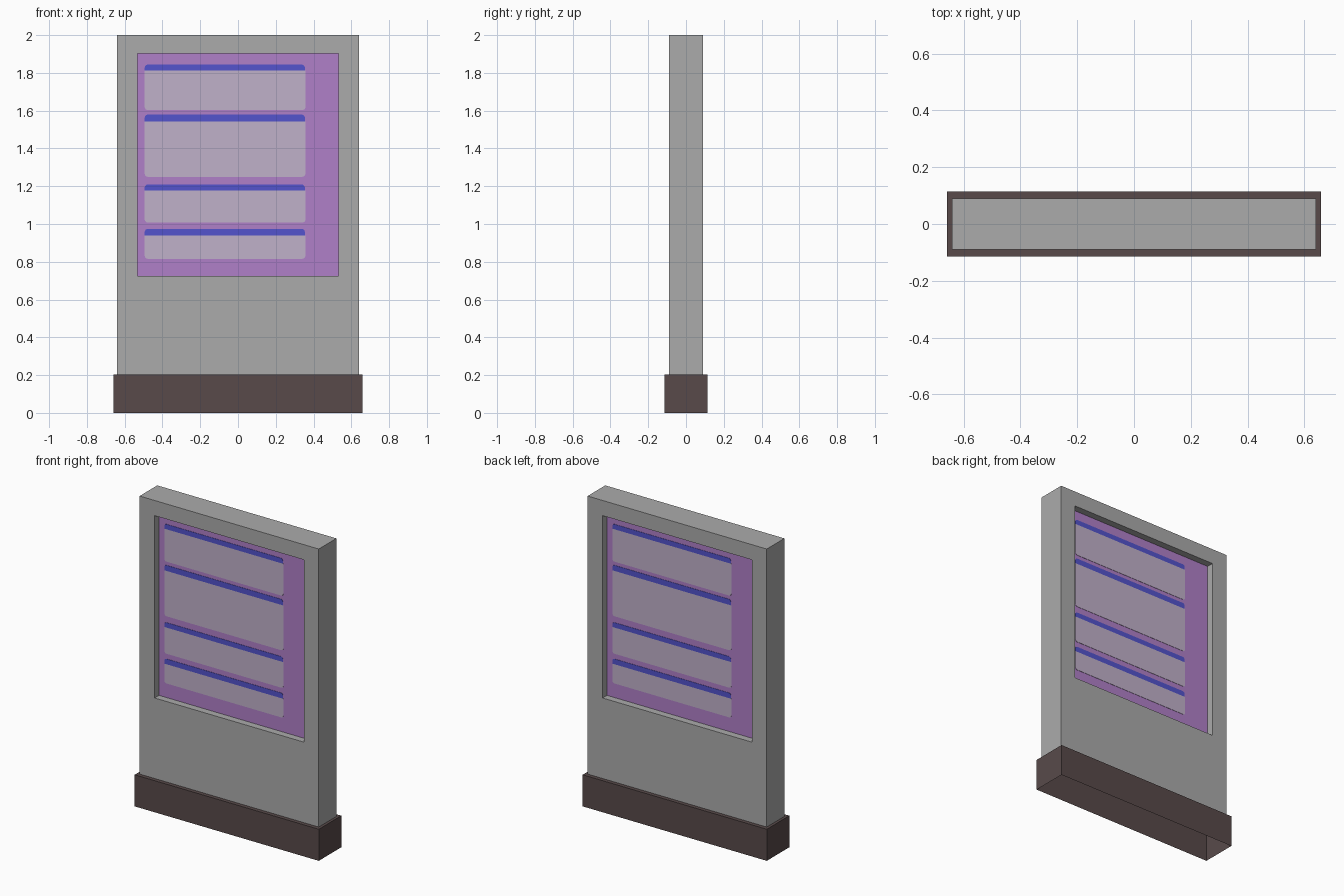
import bpy, bmesh, math

if "Cube" in bpy.data.objects:
    bpy.data.objects.remove(bpy.data.objects["Cube"])

def material(name, rgb):
    lin = [(c / 255 / 12.92) if c <= 10 else ((c / 255 + 0.055) / 1.055) ** 2.4 for c in rgb]
    m = bpy.data.materials.new(name)
    m.diffuse_color = (*lin, 1)
    m.use_nodes = True
    m.node_tree.nodes["Principled BSDF"].inputs["Base Color"].default_value = m.diffuse_color
    return m

GREY = material("casing grey", (171, 171, 171))
BROWN = material("plinth brown", (88, 74, 74))
PURPLE = material("screen purple", (176, 128, 200))
PALE = material("panel pale lilac", (192, 177, 202))
BLUE = material("header blue", (84, 84, 205))

def finish(bm, name, mats):
    mesh = bpy.data.meshes.new(name)
    bm.to_mesh(mesh)
    bm.free()
    for m in mats:
        mesh.materials.append(m)
    ob = bpy.data.objects.new(name, mesh)
    bpy.context.collection.objects.link(ob)
    return ob

def box(hx, hy, z0, z1):
    bm = bmesh.new()
    bmesh.ops.create_cube(bm, size=2)
    for v in bm.verts:
        v.co = (v.co.x * hx, v.co.y * hy, z1 if v.co.z > 0 else z0)
    bm.normal_update()
    return bm

# plinth: open underneath
bm = box(0.658, 0.115, 0, 0.204)
bmesh.ops.delete(bm, geom=[f for f in bm.faces if f.normal.z < -0.5], context='FACES')
finish(bm, "plinth", [BROWN])

# casing with a recessed screen front and back
HALF_Y, DEPTH, SX, SZ0, SZ1 = 0.09, 0.045, 0.533, 0.724, 1.902
bm = box(0.64, HALF_Y, 0.204, 2.0)
for face in [f for f in bm.faces if abs(f.normal.y) > 0.5]:
    side = math.copysign(1, face.normal.y)
    for y in (HALF_Y, HALF_Y - DEPTH):
        bmesh.ops.inset_individual(bm, faces=[face], thickness=0.01)
        for v in face.verts:
            c = v.co
            v.co = (math.copysign(SX, c.x), side * y, SZ1 if c.z > 1.1 else SZ0)
    face.material_index = 1
finish(bm, "casing", [GREY, PURPLE])

# screen plates: rounded on the top or the bottom corners only
def plate(name, x0, x1, z0, z1, mat, round_top, turn):
    r, y, t = 0.016, -(HALF_Y - DEPTH), 0.002
    corners = [(x0, z0, 180, not round_top), (x1, z0, 270, not round_top),
               (x1, z1, 0, round_top), (x0, z1, 90, round_top)]
    pts = []
    for x, z, a0, rounded in corners:
        if not rounded:
            pts.append((x, z))
            continue
        cx = x + (r if x == x0 else -r)
        cz = z + (r if z == z0 else -r)
        for i in range(5):
            a = math.radians(a0 + i * 22.5)
            pts.append((cx + r * math.cos(a), cz + r * math.sin(a)))
    bm = bmesh.new()
    face = bm.faces.new([bm.verts.new((x, y - t, z)) for x, z in pts])
    ext = bmesh.ops.extrude_face_region(bm, geom=[face], use_keep_orig=True)
    for v in ext["geom"]:
        if isinstance(v, bmesh.types.BMVert):
            v.co.y = y
    bmesh.ops.recalc_face_normals(bm, faces=bm.faces)
    finish(bm, name, [mat]).rotation_euler.z = turn

# bottom, header underside and top of each panel
ROWS = [(1.603, 1.812, 1.844), (1.25, 1.543, 1.579),
        (1.008, 1.177, 1.209), (0.816, 0.94, 0.974)]
for label, turn in (("front", 0), ("back", math.pi)):
    for i, (z0, zm, z1) in enumerate(ROWS, 1):
        plate(f"{label}_panel_{i}", -0.494, 0.357, z0, zm, PALE, False, turn)
        plate(f"{label}_header_{i}", -0.494, 0.354, zm, z1, BLUE, True, turn)
